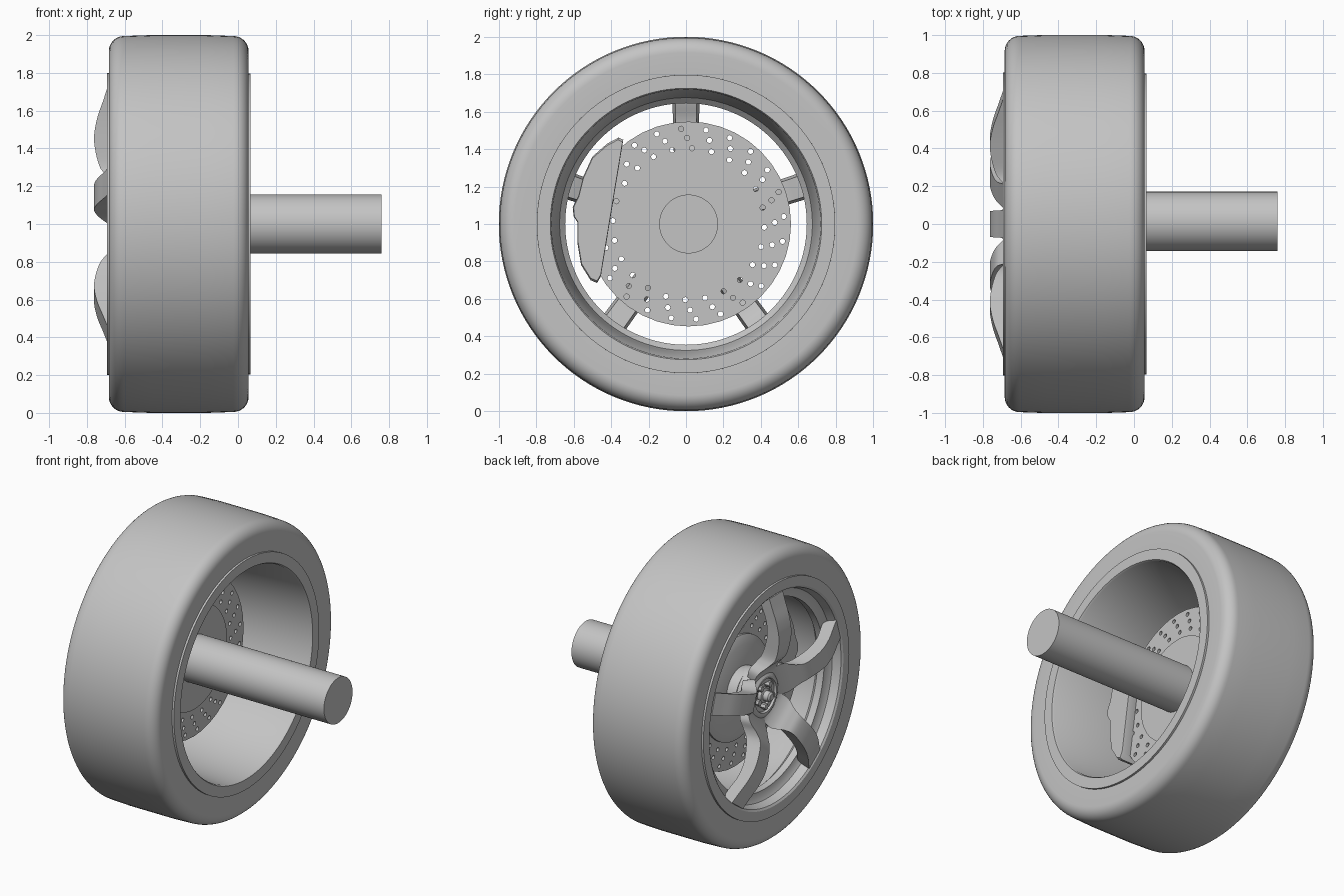
import bpy, bmesh, math
from mathutils import Vector, Matrix

if "Cube" in bpy.data.objects:
    bpy.data.objects.remove(bpy.data.objects["Cube"])

grey = bpy.data.materials.new("plain grey")
grey.use_nodes = True
COLOUR = (0.55, 0.55, 0.55, 1)
grey.diffuse_color = COLOUR
grey.node_tree.nodes["Principled BSDF"].inputs["Base Color"].default_value = COLOUR

CENTRE = Vector((0, 0, 1))
OFFSET = Vector((0, 0.014, 1))      # axle and brake sit slightly rearward


def finish(name, bm, location=CENTRE, smooth=True):
    bmesh.ops.recalc_face_normals(bm, faces=bm.faces)
    mesh = bpy.data.meshes.new(name)
    bm.to_mesh(mesh)
    bm.free()
    obj = bpy.data.objects.new(name, mesh)
    obj.location = location
    obj.data.materials.append(grey)
    bpy.context.collection.objects.link(obj)
    if smooth:
        bpy.ops.object.select_all(action='DESELECT')
        obj.select_set(True)
        bpy.context.view_layer.objects.active = obj
        bpy.ops.object.shade_smooth_by_angle(angle=math.radians(30))
    return obj


def loft(bm, rings, closed):
    """Skin equal-sized rings; either join last to first or cap the ends."""
    rings = [[bm.verts.new(p) for p in ring] for ring in rings]
    pairs = list(zip(rings, rings[1:] + rings[:1]))
    for a, b in pairs if closed else pairs[:-1]:
        for i in range(len(a)):
            j = (i + 1) % len(a)
            bm.faces.new((a[i], a[j], b[j], b[i]))
    if not closed:
        bm.faces.new(rings[0])
        bm.faces.new(rings[-1])


def revolve(name, profile, closed, location=CENTRE, n=96, smooth=True):
    """Turn an (x, radius) profile about the x axis."""
    bm = bmesh.new()
    turns = [2 * math.pi * i / n for i in range(n)]
    loft(bm, [[(x, r * math.cos(t), r * math.sin(t)) for t in turns]
              for x, r in profile], closed)
    return finish(name, bm, location, smooth)


def smooth_path(points, steps=5):
    """Catmull-Rom interpolation of a short list of stations."""
    pts = [Vector(p) for p in points]
    pts = [2 * pts[0] - pts[1]] + pts + [2 * pts[-1] - pts[-2]]
    out = []
    for a, b, c, d in zip(pts, pts[1:], pts[2:], pts[3:]):
        for k in range(steps):
            t = k / steps
            out.append(0.5 * (2 * b + (c - a) * t + (2 * a - 5 * b + 4 * c - d) * t ** 2
                              + (3 * b - a - 3 * c + d) * t ** 3))
    return out + [pts[-2]]


def cylinder(bm, x0, x1, radius, y=0, z=0, n=12):
    rot = Matrix.Rotation(math.pi / 2, 4, 'Y')
    bmesh.ops.create_cone(bm, cap_ends=True, segments=n, radius1=radius, radius2=radius,
                          depth=x1 - x0, matrix=Matrix.Translation(((x0 + x1) / 2, y, z)) @ rot)


# Tyre with rounded shoulders
shoulder = [(0.37 - 0.08 * (1 - math.sin(a)), 0.915 + 0.08 * math.cos(a))
            for a in (math.pi / 2 * (1 - k / 8) for k in range(9))]
half = [(0.365, 0.78)] + shoulder + [(0.15, 1.0)]
tyre = half + [(-x, r) for x, r in reversed(half)]
revolve("tyre", [(x - 0.314, r) for x, r in tyre], True, n=128)

# Rim barrel with flanges at both ends
revolve("rim", [(-0.694, 0.80), (-0.694, 0.735), (-0.685, 0.722), (-0.63, 0.705),
                (-0.615, 0.68), (-0.61, 0.645), (-0.56, 0.645), (-0.53, 0.675),
                (-0.45, 0.685), (0.055, 0.718), (0.066, 0.725), (0.066, 0.797)], True, n=128)

# Five arched spokes, flaring into webs at the hub: radius, front x, back x, half width
stations = smooth_path([(0.08, -0.60, -0.53, 0.09), (0.14, -0.605, -0.535, 0.11),
                        (0.20, -0.64, -0.55, 0.115), (0.25, -0.69, -0.58, 0.08),
                        (0.31, -0.735, -0.62, 0.063), (0.44, -0.762, -0.66, 0.068),
                        (0.55, -0.748, -0.655, 0.07), (0.65, -0.715, -0.62, 0.072),
                        (0.72, -0.692, -0.61, 0.074)])
bm = bmesh.new()
for i in range(5):
    spin = Matrix.Rotation(2 * math.pi * i / 5, 3, 'X')
    loft(bm, [[spin @ Vector(p) for p in ((f, -w, r), (f, w, r), (b, w * 0.8, r), (b, -w * 0.8, r))]
              for r, f, b, w in stations], False)
finish("spokes", bm)

# Dished hub with nuts and a centre stub
revolve("hub", [(-0.40, 0.15), (-0.55, 0.17), (-0.60, 0.155), (-0.615, 0.13),
                (-0.615, 0.115), (-0.585, 0.105), (-0.585, 0.05), (-0.61, 0.05),
                (-0.615, 0.035), (-0.65, 0.033), (-0.66, 0.022)], False, n=48)
bm = bmesh.new()
for i in range(5):
    a = 2 * math.pi * (i + 0.5) / 5
    cylinder(bm, -0.62, -0.575, 0.02, 0.077 * math.sin(a), 0.077 * math.cos(a), 6)
finish("wheel_nuts", bm)

# Drilled brake disc
disc = revolve("brake_disc", [(-0.385, 0.547), (-0.35, 0.547)], False, OFFSET, 40, False)
bm = bmesh.new()
for radius, lead in ((0.51, 4.5), (0.46, 1), (0.405, -2.5)):
    for i in range(24):
        a = math.radians(90 + lead + 15 * i)
        cylinder(bm, -0.45, -0.28, 0.014, radius * math.cos(a), radius * math.sin(a))
drill = finish("disc_drill", bm, OFFSET, False)
drill.hide_render = True
drill.hide_set(True)
cut = disc.modifiers.new("holes", 'BOOLEAN')
cut.object = drill
cut.solver = 'EXACT'

revolve("disc_hat", [(-0.43, 0.30), (-0.40, 0.355), (-0.343, 0.355)], False, OFFSET, 64)

# Axle
revolve("axle", [(-0.50, 0.157), (0.76, 0.157)], False, OFFSET, 64)

# Brake caliper gripping the front edge of the disc
outline = [(-0.335, 0.45), (-0.36, 0.462), (-0.42, 0.43), (-0.50, 0.36), (-0.55, 0.25),
           (-0.575, 0.15), (-0.605, 0.09), (-0.60, 0.04), (-0.58, 0.01), (-0.58, -0.10),
           (-0.56, -0.22), (-0.51, -0.30), (-0.475, -0.315), (-0.455, -0.28)]
bm = bmesh.new()
mid = Vector((-0.47, 0.06))
rings = []
for x, scale in ((-0.445, 0.93), (-0.43, 1), (-0.30, 1), (-0.285, 0.97)):
    rings.append([(x, *(mid + (Vector(p) - mid) * scale)) for p in outline])
loft(bm, rings, False)
finish("brake_caliper", bm)
